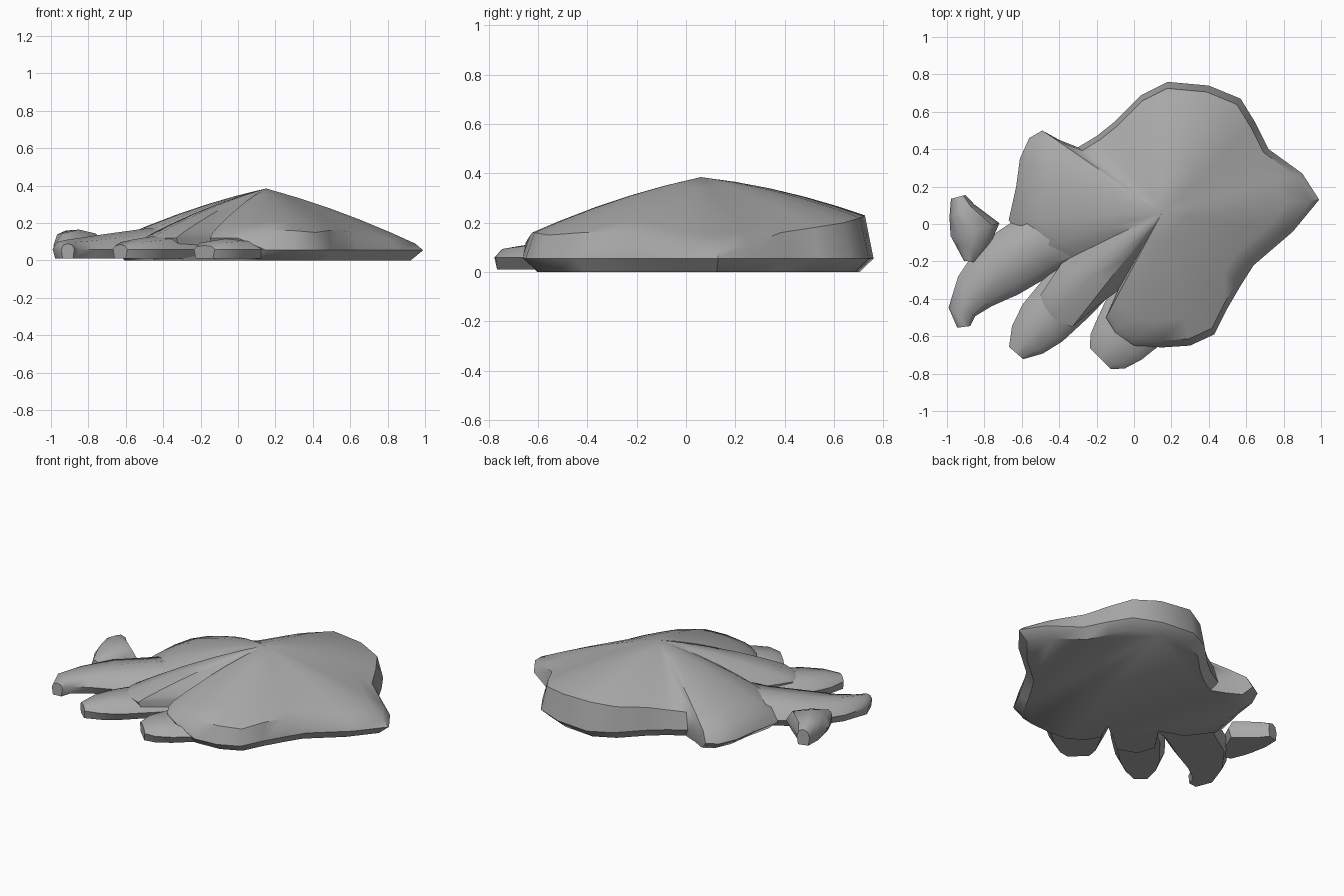
import bpy, bmesh
from mathutils import Vector

cube = bpy.data.objects.get("Cube")
if cube:
    bpy.data.objects.remove(cube, do_unlink=True)

# Single plain stone colour
stone = bpy.data.materials.new("stone_grey")
stone.use_nodes = True
stone_colour = (0.4, 0.4, 0.4, 1.0)
stone.diffuse_color = stone_colour
stone.node_tree.nodes["Principled BSDF"].inputs["Base Color"].default_value = stone_colour


def finish(name, bm):
    """Turn a bmesh into a smooth-shaded object with the stone material."""
    bmesh.ops.recalc_face_normals(bm, faces=bm.faces)
    mesh = bpy.data.meshes.new(name)
    bm.to_mesh(mesh)
    bm.free()
    mesh.materials.append(stone)
    obj = bpy.data.objects.new(name, mesh)
    bpy.context.collection.objects.link(obj)
    bpy.ops.object.select_all(action="DESELECT")
    obj.select_set(True)
    bpy.context.view_layer.objects.active = obj
    bpy.ops.object.shade_smooth_by_angle(angle=0.8)
    return obj


def bridge(bm, ring_a, ring_b):
    """Join two closed rings of equal length with quads."""
    count = len(ring_a)
    for i in range(count):
        j = (i + 1) % count
        bm.faces.new((ring_a[i], ring_a[j], ring_b[j], ring_b[i]))


def mound(name, outline, peak, bulge):
    """Loft an outline of (x, y, shoulder height) up to a peak."""
    bm = bmesh.new()

    def ring(fraction, height):
        verts = []
        for x, y, shoulder in outline:
            px = peak.x + (x - peak.x) * fraction
            py = peak.y + (y - peak.y) * fraction
            verts.append(bm.verts.new((px, py, height(x, y, shoulder))))
        return verts

    def rim_height(x, y, shoulder):
        # The front lip is raised, because it lies over the toes
        return 0.12 if x < 0.1 and y < -0.1 else 0.055

    def slope(fraction):
        t = (0.95 - fraction) / 0.95
        return lambda x, y, s: s + (peak.z - s) * t + bulge * 4 * t * (1 - t)

    rings = [ring(0.92, lambda x, y, s: 0.0), ring(1, rim_height)]
    rings += [ring(f, slope(f)) for f in (0.95, 0.8, 0.6, 0.4, 0.2)]
    for lower, upper in zip(rings, rings[1:]):
        bridge(bm, lower, upper)
    bm.faces.new(rings[0])
    top = bm.verts.new(peak)
    last = rings[-1]
    for i, vert in enumerate(last):
        bm.faces.new((vert, last[(i + 1) % len(last)], top))
    return finish(name, bm)


def limb(name, stations, floor, rim):
    """Sweep a flattened section along stations of (x, y, half width, top)."""
    bm = bmesh.new()
    rings = []
    for i, (x, y, width, top) in enumerate(stations):
        before = stations[max(i - 1, 0)]
        after = stations[min(i + 1, len(stations) - 1)]
        along = Vector((after[0] - before[0], after[1] - before[1])).normalized()
        side = Vector((-along.y, along.x)) * width
        shoulder = rim + (top - rim) * 0.75
        section = [(-0.8, floor), (-1, rim), (-0.7, shoulder), (0, top),
                   (0.7, shoulder), (1, rim), (0.8, floor)]
        rings.append([bm.verts.new((x + side.x * u, y + side.y * u, z))
                      for u, z in section])
    for first, second in zip(rings, rings[1:]):
        bridge(bm, first, second)
    bm.faces.new(rings[0])
    bm.faces.new(rings[-1])
    return finish(name, bm)


# Main mound, listed anticlockwise from the side tip
body_outline = [
    (0.99, 0.13, 0.09), (0.9, 0.27, 0.11), (0.72, 0.4, 0.16), (0.65, 0.54, 0.18),
    (0.57, 0.67, 0.2), (0.4, 0.74, 0.22), (0.18, 0.76, 0.23), (0.04, 0.69, 0.21),
    (-0.1, 0.55, 0.19), (-0.2, 0.47, 0.17), (-0.3, 0.41, 0.16), (-0.4, 0.45, 0.14),
    (-0.49, 0.5, 0.12), (-0.56, 0.46, 0.12), (-0.61, 0.35, 0.13), (-0.63, 0.2, 0.14),
    (-0.67, 0.02, 0.12), (-0.55, -0.14, 0.14), (-0.38, -0.2, 0.14), (-0.5, -0.38, 0.14),
    (-0.46, -0.5, 0.14), (-0.33, -0.55, 0.14), (-0.2, -0.44, 0.15), (-0.09, -0.36, 0.16),
    (-0.15, -0.5, 0.15), (-0.1, -0.58, 0.15), (0.0, -0.65, 0.15), (0.15, -0.66, 0.16),
    (0.3, -0.65, 0.16), (0.43, -0.59, 0.15), (0.5, -0.45, 0.16), (0.57, -0.33, 0.16),
    (0.64, -0.22, 0.15), (0.85, -0.04, 0.11),
]
mound("main_mound", body_outline, Vector((0.15, 0.06, 0.385)), 0.02)

# Toes spreading out at the front
limb("outer_toe", [
    (-0.2, 0.0, 0.18, 0.2), (-0.5, -0.1, 0.18, 0.17), (-0.72, -0.24, 0.17, 0.14),
    (-0.85, -0.36, 0.12, 0.12), (-0.92, -0.47, 0.075, 0.11), (-0.91, -0.55, 0.035, 0.09),
], 0.01, 0.06)
limb("middle_toe", [
    (-0.15, -0.2, 0.14, 0.15), (-0.35, -0.38, 0.16, 0.14), (-0.49, -0.53, 0.145, 0.125),
    (-0.57, -0.62, 0.11, 0.11), (-0.63, -0.69, 0.05, 0.085),
], 0.01, 0.06)
limb("inner_toe", [
    (0.1, -0.4, 0.2, 0.13), (0.0, -0.52, 0.19, 0.125), (-0.08, -0.62, 0.16, 0.115),
    (-0.14, -0.68, 0.13, 0.105), (-0.18, -0.72, 0.08, 0.08),
], 0.01, 0.06)

# Small raised knob beside the outer toe
limb("side_knob", [
    (-0.94, 0.145, 0.04, 0.13), (-0.92, 0.07, 0.075, 0.16), (-0.85, -0.03, 0.135, 0.165),
    (-0.87, -0.12, 0.09, 0.14), (-0.88, -0.2, 0.03, 0.11),
], 0.03, 0.08)
